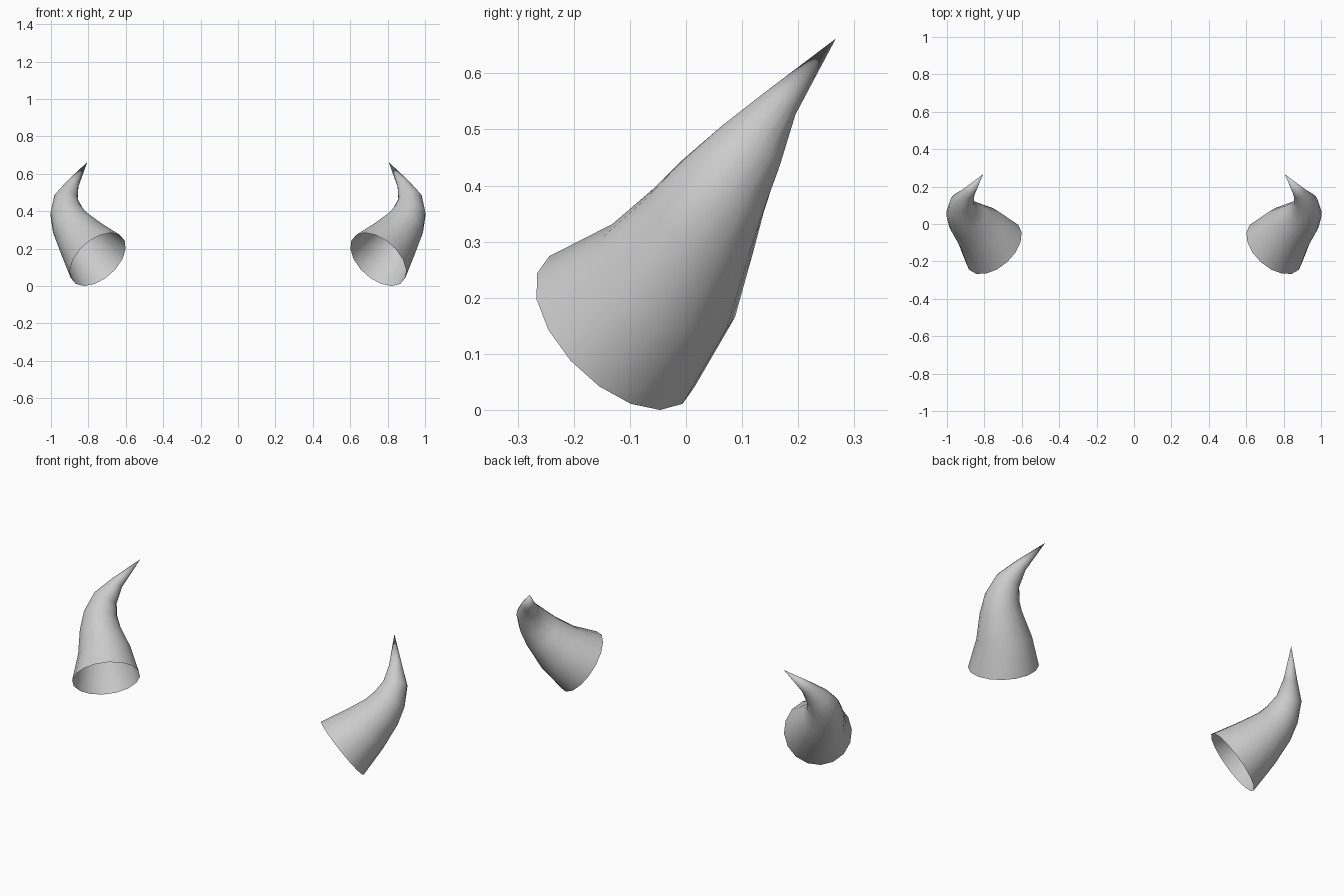
import bpy, bmesh
from math import cos, sin, tau
from mathutils import Vector

if "Cube" in bpy.data.objects:
    bpy.data.objects.remove(bpy.data.objects["Cube"])

SIDES = 16
# Centre line of the right horn: centre, radius
PATH = [((0.75, -0.125, 0.1425), 0.178),
        ((0.825, -0.03, 0.237), 0.140),
        ((0.893, 0.026, 0.332), 0.107),
        ((0.917, 0.064, 0.396), 0.088),
        ((0.920, 0.114, 0.469), 0.064),
        ((0.884, 0.167, 0.545), 0.034)]
TIP = Vector((0.806, 0.267, 0.662))
BASE_AXIS = Vector((0.54, 0.59, 0.60)).normalized()


def make_horn(name, side):
    bm = bmesh.new()
    pts = [Vector(p) for p, r in PATH] + [TIP]
    u = Vector((0, 0, 1))
    rings = []
    # Rings carried along the curved centre line
    for i, (_, r) in enumerate(PATH):
        if i == 0:
            t = BASE_AXIS
        else:
            t = ((pts[i] - pts[i - 1]).normalized()
                 + (pts[i + 1] - pts[i]).normalized()).normalized()
        u = (u - t * u.dot(t)).normalized()
        v = t.cross(u)
        ring = []
        for k in range(SIDES):
            a = tau * k / SIDES
            p = pts[i] + r * (u * cos(a) + v * sin(a))
            ring.append(bm.verts.new((p.x * side, p.y, p.z)))
        rings.append(ring)
    # Skin, open at the base
    for a, b in zip(rings, rings[1:]):
        for k in range(SIDES):
            n = (k + 1) % SIDES
            bm.faces.new((a[k], a[n], b[n], b[k]))
    # Pointed end
    tip = bm.verts.new((TIP.x * side, TIP.y, TIP.z))
    for k in range(SIDES):
        bm.faces.new((rings[-1][k], rings[-1][(k + 1) % SIDES], tip))
    if side < 0:
        bmesh.ops.reverse_faces(bm, faces=bm.faces[:])
    for f in bm.faces:
        f.smooth = True
    me = bpy.data.meshes.new(name)
    bm.to_mesh(me)
    bm.free()
    ob = bpy.data.objects.new(name, me)
    bpy.context.collection.objects.link(ob)


make_horn("right_horn", 1)
make_horn("left_horn", -1)
